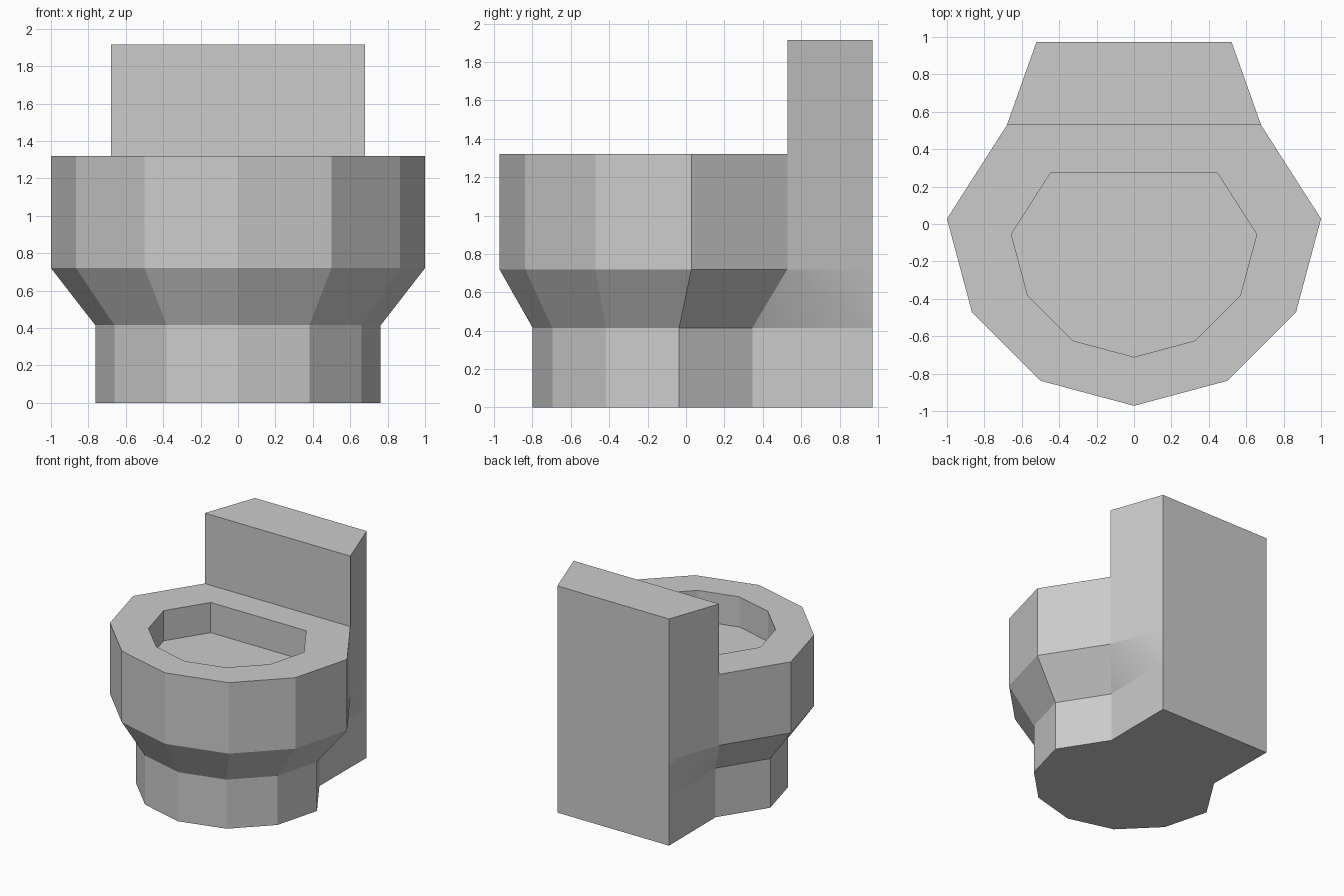
import bpy
import bmesh

if "Cube" in bpy.data.objects:
    bpy.data.objects.remove(bpy.data.objects["Cube"])

# Front-half outline of the twelve-sided bowl, unit radius, front to back
HALF = [(0, -1), (0.5, -0.866), (0.866, -0.5), (1, 0), (0.68, 0.5)]
BACK_X, BACK_Y = 0.522, 0.972

bm = bmesh.new()


def ring(scale, cy, z):
    """Mirrored open outline running from back left, round the front, to back right."""
    right = [(x * scale, cy + y * scale, z) for x, y in HALF]
    left = [(-x, y, h) for x, y, h in reversed(right[1:])]
    return [bm.verts.new(p) for p in left + right]


def back(z):
    return [bm.verts.new((s * BACK_X, BACK_Y, z)) for s in (1, -1)]


def bridge(low, high, closed=True):
    n = len(low)
    for i in range(n if closed else n - 1):
        j = (i + 1) % n
        bm.faces.new((low[i], low[j], high[j], high[i]))


# Pedestal, flare and outer bowl wall; each level ends in the two rear corners
foot = ring(0.763, -0.036, 0) + back(0)
neck = ring(0.763, -0.036, 0.415) + back(0.415)
bowl = ring(1.0, 0.028, 0.72) + back(0.72)
rim = ring(1.0, 0.028, 1.32)
shelf = back(1.32)
bridge(foot, neck)
bridge(neck, bowl)
bridge(bowl, rim + shelf)
bm.faces.new(foot[::-1])

# Rim top, vertical inner wall and basin floor
inner = ring(0.656, -0.055, 1.32)
floor = ring(0.656, -0.055, 1.065)
bridge(rim, inner)
bridge(inner, floor)
bm.faces.new(floor)

# Tank rising behind the rim
front = [rim[-1], rim[0]]
tank_low = [front[0]] + shelf + [front[1]]
tank_high = [bm.verts.new((v.co.x, v.co.y, 1.915)) for v in tank_low]
bridge(tank_low, tank_high)
bm.faces.new(tank_high)

# Twisted side panels below the tank: fold on the short diagonal, blend softly
for a, b in ((8, 9), (0, 10)):
    panel = next(f for f in neck[a].link_faces
                 if {neck[a], neck[b], bowl[a], bowl[b]} == set(f.verts))
    half, _ = bmesh.utils.face_split(panel, neck[b], bowl[a])
    half.smooth = panel.smooth = True

bmesh.ops.recalc_face_normals(bm, faces=bm.faces[:])
mesh = bpy.data.meshes.new("toilet")
bm.to_mesh(mesh)
bm.free()
bpy.context.collection.objects.link(bpy.data.objects.new("toilet", mesh))
